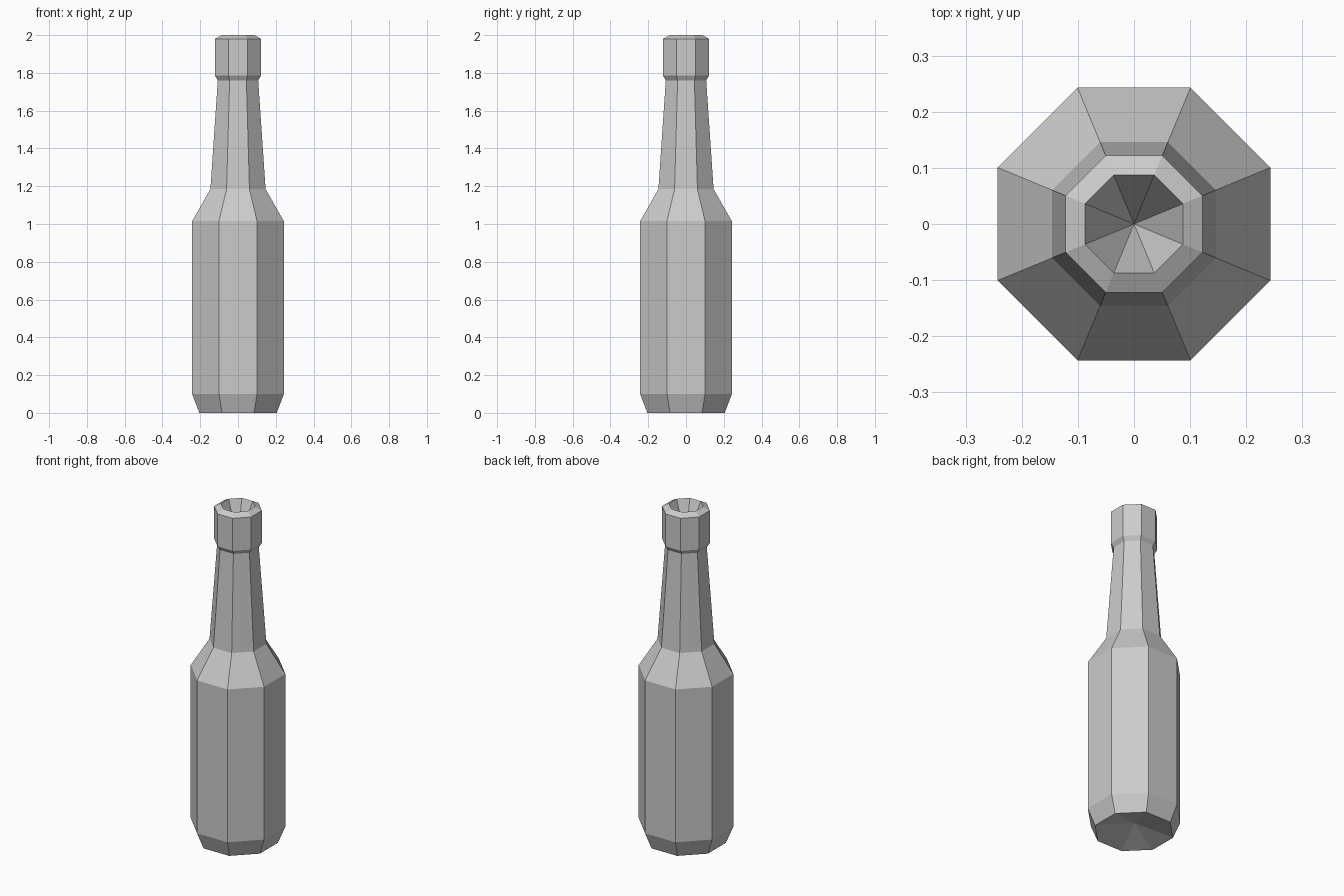
import bpy
import bmesh
from math import cos, sin, pi

SIDES = 8

cube = bpy.data.objects.get("Cube")
if cube:
    bpy.data.objects.remove(cube, do_unlink=True)

# One plain grey for the whole bottle
grey = bpy.data.materials.new("bottle_grey")
grey.use_nodes = True
colour = (0.6, 0.6, 0.6, 1)
grey.diffuse_color = colour
grey.node_tree.nodes["Principled BSDF"].inputs["Base Color"].default_value = colour


def lathe(name, profile, base_z, mouth_z, material):
    """Spin (flat radius, height) pairs into a faceted body closed by two cones."""
    bm = bmesh.new()
    rings = []
    for flat, z in profile:
        r = flat / cos(pi / SIDES)
        angles = [(i + 0.5) * 2 * pi / SIDES for i in range(SIDES)]
        rings.append([bm.verts.new((r * cos(a), r * sin(a), z)) for a in angles])
    base = bm.verts.new((0, 0, base_z))
    mouth = bm.verts.new((0, 0, mouth_z))
    for i in range(SIDES):
        j = (i + 1) % SIDES
        for low, high in zip(rings, rings[1:]):
            bm.faces.new((low[i], low[j], high[j], high[i]))
        bm.faces.new((base, rings[0][j], rings[0][i]))
        bm.faces.new((mouth, rings[-1][i], rings[-1][j]))
    bmesh.ops.recalc_face_normals(bm, faces=bm.faces)
    mesh = bpy.data.meshes.new(name)
    bm.to_mesh(mesh)
    bm.free()
    mesh.materials.append(material)
    obj = bpy.data.objects.new(name, mesh)
    bpy.context.collection.objects.link(obj)
    return obj


# Foot, body, shoulder, neck, lip; hollow base and mouth
profile = [(0.205, 0), (0.243, 0.10), (0.243, 1.015), (0.146, 1.185),
           (0.107, 1.76), (0.122, 1.785), (0.122, 1.98), (0.087, 2.0)]
lathe("bottle", profile, 0.055, 1.77, grey)
